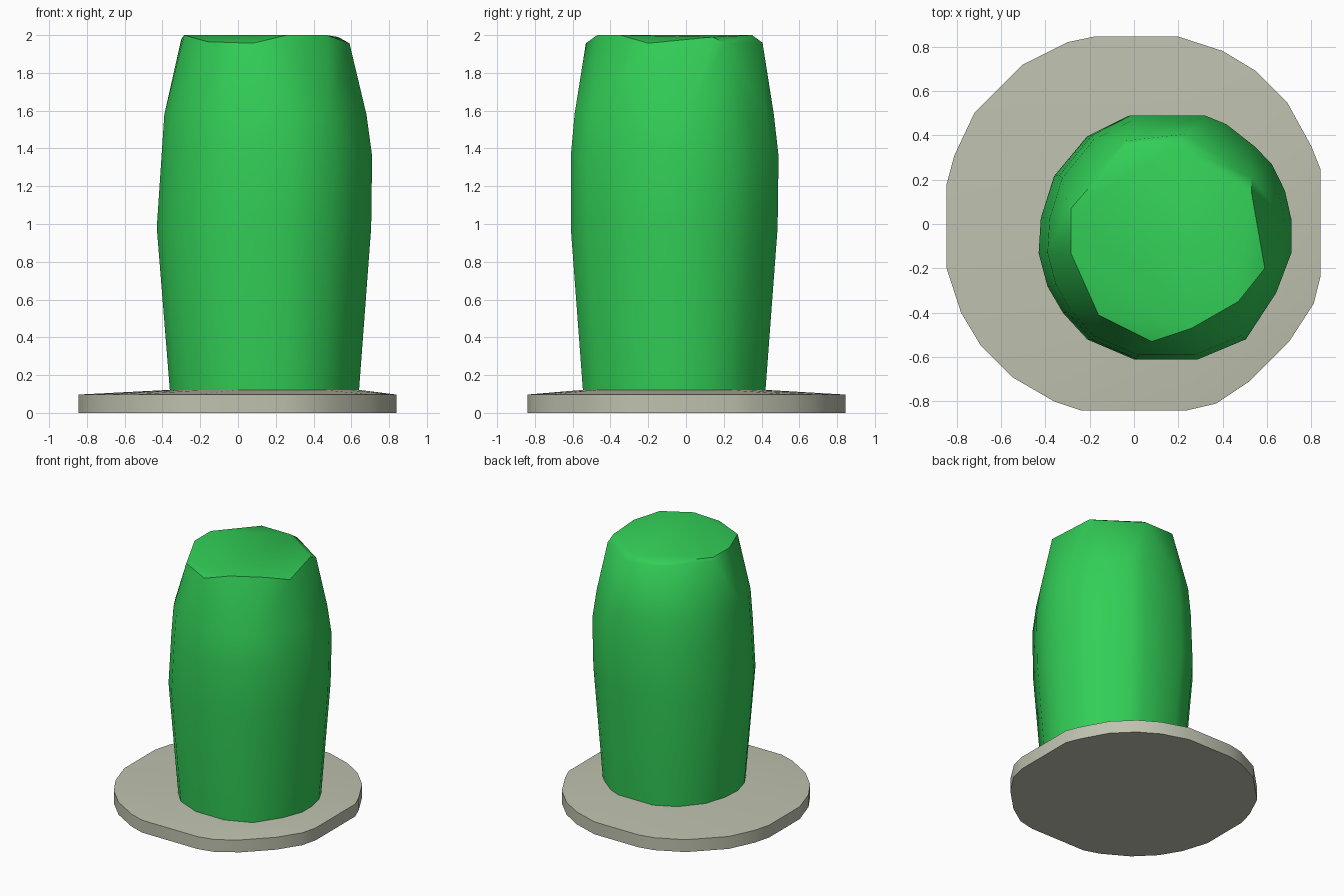
import bpy, bmesh, math

cube = bpy.data.objects.get("Cube")
if cube:
    bpy.data.objects.remove(cube, do_unlink=True)


def material(name, colour):
    mat = bpy.data.materials.new(name)
    mat.use_nodes = True
    mat.diffuse_color = colour
    mat.node_tree.nodes["Principled BSDF"].inputs["Base Color"].default_value = colour
    return mat


def fit(outline, x0, x1, y0, y1, z):
    """Stretch a flat outline to the given bounds at height z."""
    xs, ys = [p[0] for p in outline], [p[1] for p in outline]
    sx, sy = (x1 - x0) / (max(xs) - min(xs)), (y1 - y0) / (max(ys) - min(ys))
    return [(x0 + (x - min(xs)) * sx, y0 + (y - min(ys)) * sy, z) for x, y in outline]


def hull(name, points, mat, angle):
    """Wrap points in a convex faceted solid."""
    bm = bmesh.new()
    for p in points:
        bm.verts.new(p)
    bmesh.ops.convex_hull(bm, input=bm.verts[:])
    bmesh.ops.delete(bm, geom=[v for v in bm.verts if not v.link_faces], context='VERTS')
    bmesh.ops.dissolve_limit(bm, angle_limit=math.radians(0.5), verts=bm.verts[:], edges=bm.edges[:])
    bmesh.ops.recalc_face_normals(bm, faces=bm.faces[:])
    mesh = bpy.data.meshes.new(name)
    bm.to_mesh(mesh)
    bm.free()
    mesh.materials.append(mat)
    obj = bpy.data.objects.new(name, mesh)
    bpy.context.collection.objects.link(obj)
    bpy.ops.object.select_all(action='DESELECT')
    obj.select_set(True)
    bpy.context.view_layer.objects.active = obj
    bpy.ops.object.shade_smooth_by_angle(angle=math.radians(angle))
    return obj


green = material("green", (0.032, 0.62, 0.095, 1))
stone = material("pale stone", (0.52, 0.54, 0.43, 1))

# Cross-section of the body at its widest
section = [(-0.03, 0.49), (0.31, 0.49), (0.41, 0.45), (0.54, 0.35), (0.62, 0.27),
           (0.68, 0.15), (0.71, 0.02), (0.71, -0.13), (0.64, -0.31), (0.50, -0.52),
           (0.28, -0.61), (0.0, -0.61), (-0.21, -0.52), (-0.32, -0.40), (-0.39, -0.28),
           (-0.43, -0.13), (-0.42, 0.03), (-0.36, 0.22), (-0.21, 0.40)]

# Body: bounds of the section at each height
levels = [(-0.36, 0.64, -0.545, 0.42, 0.11),
          (-0.43, 0.705, -0.61, 0.485, 0.98),
          (-0.405, 0.71, -0.61, 0.49, 1.36),
          (-0.39, 0.68, -0.59, 0.465, 1.58)]
body_points = [p for level in levels for p in fit(section, *level)]

# Uneven rim of the flat top, with chamfered corners
body_points += [(-0.30, 0.08, 1.98), (-0.285, 0.07, 2), (-0.285, -0.13, 2),
                (-0.16, -0.41, 1.965), (0.08, -0.53, 1.957), (0.26, -0.47, 2),
                (0.47, -0.35, 2), (0.59, -0.20, 1.957), (0.53, 0.14, 1.99),
                (0.53, 0.21, 1.955), (0.23, 0.405, 1.96), (0.20, 0.35, 2),
                (-0.04, 0.35, 2), (-0.04, 0.375, 1.98)]
hull("body", body_points, green, 42)

# Base plate: faceted disc with a slightly raised top
rim = [(-0.18, 0.845), (0.20, 0.845), (0.40, 0.78), (0.55, 0.69), (0.69, 0.55),
       (0.80, 0.35), (0.84, 0.25), (0.84, -0.24), (0.81, -0.36), (0.70, -0.53),
       (0.52, -0.71), (0.37, -0.81), (0.24, -0.84), (-0.24, -0.84), (-0.36, -0.80),
       (-0.55, -0.69), (-0.69, -0.55), (-0.78, -0.40), (-0.845, -0.20), (-0.845, 0.18),
       (-0.81, 0.31), (-0.72, 0.50), (-0.50, 0.72), (-0.30, 0.82)]
plate_points = [(x, y, z) for z in (0, 0.097) for x, y in rim]
plate_points += fit(section, -0.36, 0.64, -0.545, 0.42, 0.122)
hull("base_plate", plate_points, stone, 35)
